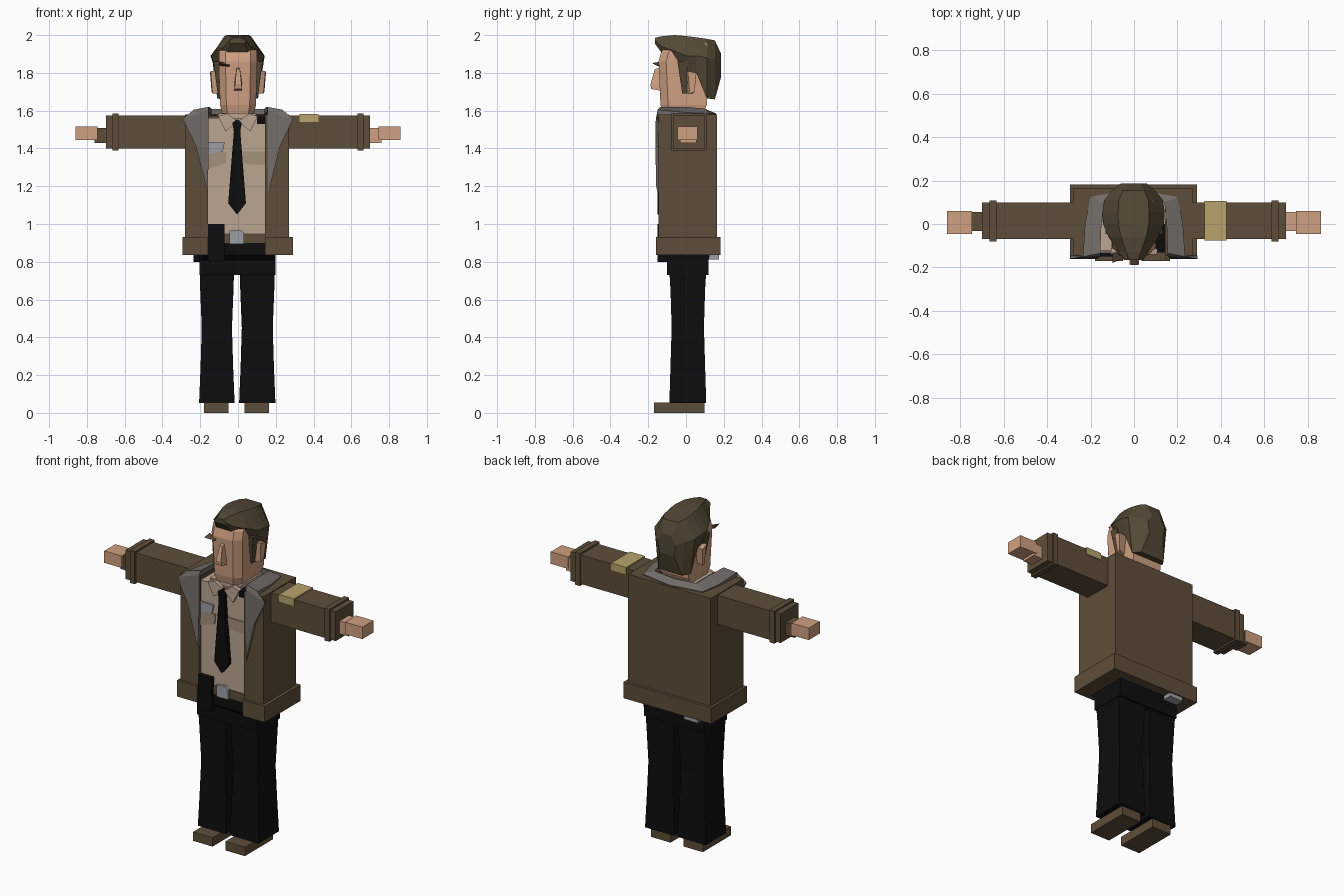
import bpy, bmesh

COLOURS = {
    "jacket_brown": (0.112, 0.076, 0.041), "hair_brown": (0.088, 0.065, 0.036),
    "skin": (0.63, 0.352, 0.223), "shirt_tan": (0.50, 0.376, 0.283),
    "pocket_tan": (0.376, 0.283, 0.205), "fleece_grey": (0.17, 0.15, 0.138),
    "black": (0.004, 0.004, 0.004), "patch_yellow": (0.479, 0.371, 0.15),
    "silver": (0.33, 0.35, 0.38),
}
MATS = {}
for key, rgb in COLOURS.items():
    MATS[key] = bpy.data.materials.new(key)
    MATS[key].diffuse_color = (*rgb, 1)


def loft(name, rings, mat):
    """Closed solid through equal-length rings of points."""
    bm = bmesh.new()
    vs = [[bm.verts.new(p) for p in r] for r in rings]
    n = len(rings[0])
    for a, b in zip(vs, vs[1:]):
        for i in range(n):
            j = (i + 1) % n
            bm.faces.new((a[i], a[j], b[j], b[i]))
    bm.faces.new(vs[0])
    bm.faces.new(vs[-1])
    bmesh.ops.recalc_face_normals(bm, faces=bm.faces)
    me = bpy.data.meshes.new(name)
    bm.to_mesh(me)
    bm.free()
    me.materials.append(MATS[mat])
    ob = bpy.data.objects.new(name, me)
    bpy.context.collection.objects.link(ob)
    return ob


def rect(x0, x1, y0, y1, z):
    return [(x0, y0, z), (x1, y0, z), (x1, y1, z), (x0, y1, z)]


def box(name, x0, x1, y0, y1, z0, z1, mat):
    return loft(name, [rect(x0, x1, y0, y1, z0), rect(x0, x1, y0, y1, z1)], mat)


def plate(name, pts, y0, y1, mat):
    """Front-facing outline given as x, z points."""
    return loft(name, [[(x, y, z) for x, z in pts] for y in (y0, y1)], mat)


def mirror(ob):
    ob.modifiers.new("mirror", "MIRROR")
    return ob


def open_shell(name, x0, x1, y0, y1, z0, z1):
    """Jacket section with an open front."""
    out = [(x0, y0), (-0.16, y0), (-0.16, 0.11), (0.143, 0.11), (0.143, y0),
           (x1, y0), (x1, y1), (x0, y1)]
    return loft(name, [[(x, y, z) for x, y in out] for z in (z0, z1)], "jacket_brown")


# Jacket body and hem
open_shell("jacket_body", -0.28, 0.27, -0.145, 0.165, 0.92, 1.58)
open_shell("jacket_hem", -0.295, 0.29, -0.16, 0.182, 0.835, 0.932)

# Sleeves, cuffs and hands
for s, side in ((-1, "left"), (1, "right")):
    def span(a, b):
        return sorted((s * a, s * b))
    box(side + "_sleeve", *span(0.26, 0.70), -0.07, 0.10, 1.40, 1.575, "jacket_brown")
    box(side + "_cuff", *span(0.632, 0.665), -0.08, 0.108, 1.39, 1.585, "jacket_brown")
    box(side + "_wrist", *span(0.69, 0.76), -0.032, 0.055, 1.43, 1.507,
        "skin" if s > 0 else "jacket_brown")
    box(side + "_hand", *span(0.745, 0.86), -0.045, 0.06, 1.445, 1.517, "skin")
box("sleeve_patch", 0.325, 0.425, -0.075, 0.105, 1.54, 1.583, "patch_yellow")

# Fleece collar: a strip up the lapel and around the neck
inner = [(0.16, -0.152, 1.17), (0.155, -0.15, 1.40), (0.155, -0.15, 1.60),
         (0.155, -0.135, 1.62), (0.15, 0, 1.62), (0.14, 0.10, 1.61), (0, 0.11, 1.605)]
outer = [(0.17, -0.158, 1.20), (0.222, -0.162, 1.41), (0.292, -0.16, 1.555),
         (0.235, -0.15, 1.605), (0.225, 0, 1.59), (0.20, 0.125, 1.585), (0, 0.16, 1.585)]
rings = []
for p, q in zip(inner, outer):
    back = 0.015 if p[2] < 1.61 and p[1] < 0 else 0
    drop = 0 if back else 0.03
    rings.append([p, q, (q[0], q[1] + back, q[2] - drop), (p[0], p[1] + back, p[2] - drop)])
mirror(loft("fleece_collar", rings, "fleece_grey"))

# Shirt with collar, pockets, badge and shoulder strap
box("shirt", -0.165, 0.148, -0.125, 0.11, 0.90, 1.56, "shirt_tan")
box("shirt_neckband", -0.105, 0.095, -0.115, 0.10, 1.55, 1.585, "shirt_tan")
mirror(plate("shirt_collar", [(0, 1.545), (0.065, 1.49), (0.105, 1.57), (0.06, 1.585)],
             -0.14, -0.115, "shirt_tan"))
plate("left_pocket", [(-0.16, 1.29), (-0.065, 1.32), (-0.06, 1.38), (-0.16, 1.38)],
      -0.131, -0.124, "pocket_tan")
plate("right_pocket", [(0.03, 1.32), (0.143, 1.31), (0.143, 1.385), (0.02, 1.385)],
      -0.131, -0.124, "pocket_tan")
plate("badge", [(-0.16, 1.37), (-0.08, 1.385), (-0.07, 1.435), (-0.16, 1.435)],
      -0.134, -0.126, "silver")
box("shoulder_strap", 0.10, 0.143, -0.132, 0.0, 1.53, 1.568, "black")

# Tie
plate("tie", [(-0.005, 1.05), (0.042, 1.11), (0.012, 1.49), (0.02, 1.535), (-0.005, 1.555),
              (-0.03, 1.535), (-0.022, 1.49), (-0.052, 1.11)], -0.152, -0.124, "black")

# Belt, buckle, holster and cuffs
box("belt", -0.159, 0.142, -0.13, 0.10, 0.90, 0.95, "jacket_brown")
plate("buckle", [(-0.045, 0.895), (0.033, 0.895), (0.033, 0.955), (0.01, 0.97),
                 (-0.045, 0.965)], -0.142, -0.125, "silver")
box("holster", -0.16, -0.072, -0.15, -0.09, 0.80, 1.0, "black")
box("belt_pouch", -0.235, -0.19, -0.06, 0.06, 0.80, 0.85, "black")
box("hand_cuffs", -0.20, -0.11, 0.12, 0.175, 0.812, 0.84, "silver")

# Trousers and shoes
loft("hips", [rect(-0.203, 0.198, -0.10, 0.118, 0.73),
              rect(-0.203, 0.198, -0.10, 0.12, 0.81),
              rect(-0.203, 0.198, -0.128, 0.125, 0.835),
              rect(-0.158, 0.141, -0.128, 0.105, 0.905)], "black")
LEG = [(0.053, 0.0, 0.0), (0.25, 0.008, 0.006), (0.45, 0.014, 0.012), (0.65, 0.006, 0.006),
       (0.75, 0.003, 0.0)]
for side, x0, x1 in (("left", -0.206, -0.018), ("right", 0.006, 0.198)):
    loft(side + "_leg", [rect(x0 + d, x1 - d, -0.088 + e, 0.107 - e, z) for z, d, e in LEG],
         "black")
box("left_shoe", -0.18, -0.05, -0.17, 0.097, 0, 0.054, "jacket_brown")
box("right_shoe", 0.035, 0.165, -0.17, 0.097, 0, 0.054, "jacket_brown")


# Head: chamfered rings rising from the neck
def head_ring(w, y0, y1, z):
    return [(-w * 0.65, y0, z), (w * 0.65, y0, z), (w, y0 + 0.04, z), (w, y1, z),
            (-w, y1, z), (-w, y0 + 0.04, z)]


box("neck", -0.075, 0.07, -0.09, 0.085, 1.50, 1.63, "skin")
loft("head", [head_ring(0.085, -0.125, 0.09, 1.585), head_ring(0.095, -0.135, 0.11, 1.63),
              head_ring(0.102, -0.145, 0.12, 1.86), head_ring(0.10, -0.132, 0.12, 1.91),
              head_ring(0.085, -0.09, 0.11, 1.955)], "skin")
loft("nose", [[(-0.02, -0.185, 1.715), (0.022, -0.185, 1.715), (0.022, -0.13, 1.705),
               (-0.02, -0.13, 1.705)],
              [(-0.015, -0.188, 1.74), (0.018, -0.188, 1.74), (0.022, -0.13, 1.74),
               (-0.02, -0.13, 1.74)],
              [(-0.008, -0.165, 1.82), (0.01, -0.165, 1.82), (0.01, -0.13, 1.83),
               (-0.008, -0.13, 1.83)]], "skin")
loft("brow", [[(-0.10, -0.18, 1.852), (-0.10, -0.13, 1.84), (-0.10, -0.13, 1.86)],
              [(-0.045, -0.155, 1.838), (-0.045, -0.13, 1.828), (-0.045, -0.13, 1.85)]],
     "hair_brown")
mirror(loft("ear", [[(0.09, -0.01, 1.81), (0.09, 0.05, 1.80), (0.09, 0.03, 1.69), (0.09, 0.005, 1.69)],
                    [(0.145, 0.01, 1.81), (0.148, 0.055, 1.80), (0.14, 0.045, 1.70),
                     (0.135, 0.02, 1.69)]], "skin"))


# Hair: slices from the quiff to the nape (y, half width, low, mid, top)
def slice_ring(y, w, low, mid, top):
    c = -0.002
    return [(c - w * 0.8, y, low), (c - w, y, mid), (c - w * 0.5, y, top),
            (c + w * 0.5, y, top), (c + w, y, mid), (c + w * 0.8, y, low)]


SLICES = [(-0.165, 0.045, 1.955, 1.97, 1.985), (-0.128, 0.068, 1.905, 1.94, 1.994),
          (-0.06, 0.115, 1.87, 1.915, 2.0), (0.0, 0.14, 1.81, 1.89, 1.995),
          (0.055, 0.143, 1.80, 1.89, 1.988), (0.11, 0.135, 1.665, 1.88, 1.98),
          (0.153, 0.10, 1.66, 1.87, 1.972), (0.186, 0.06, 1.78, 1.85, 1.90)]
loft("hair", [slice_ring(*s) for s in SLICES], "hair_brown")
mirror(loft("sideburn", [rect(0.09, 0.108, -0.02, 0.005, 1.69),
                         rect(0.09, 0.13, -0.045, 0.01, 1.86)], "hair_brown"))
